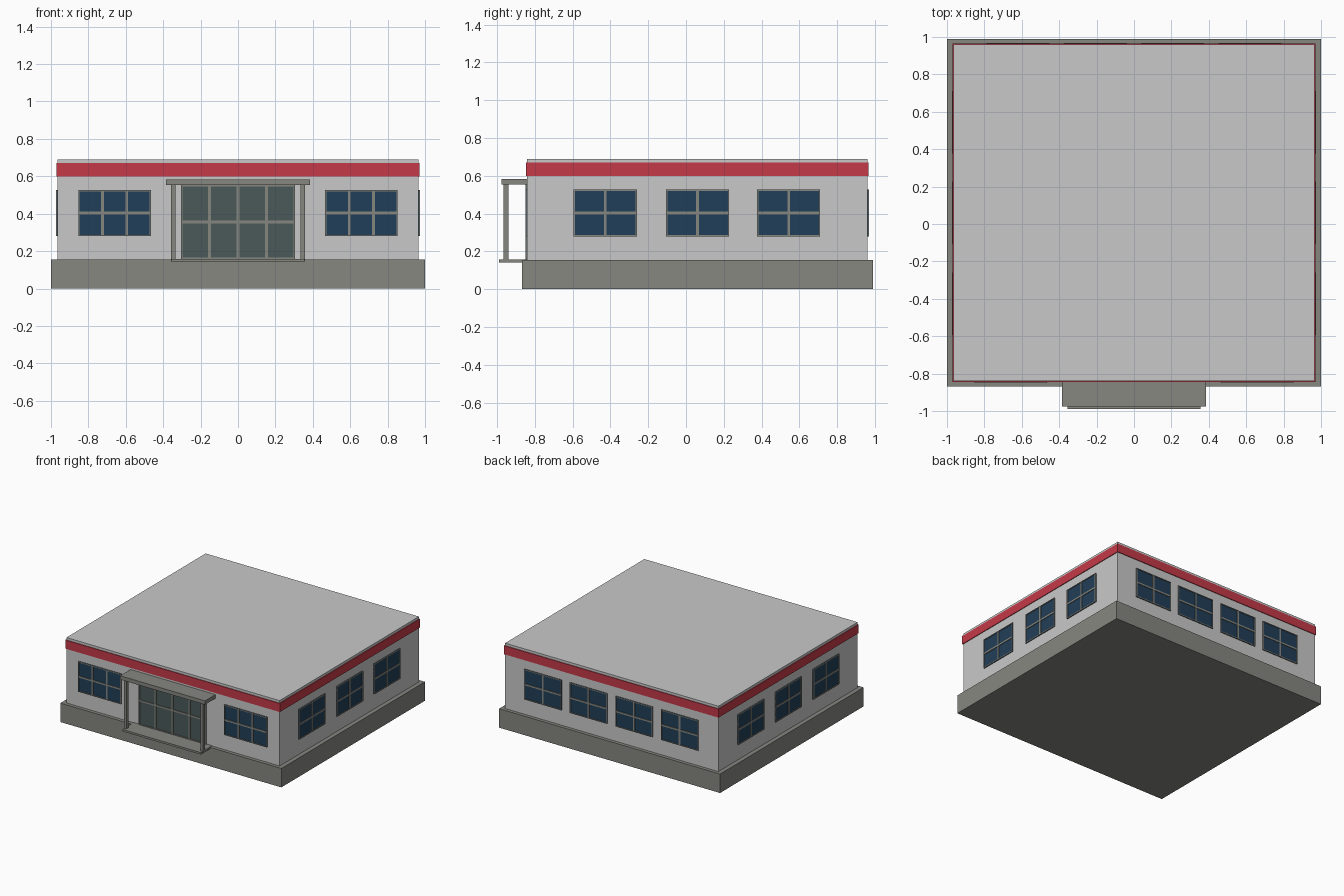
import bpy, bmesh, math
from mathutils import Matrix, Vector

cube = bpy.data.objects.get("Cube")
if cube:
    bpy.data.objects.remove(cube)


def material(name, rgb):
    """Flat material from display colour values, stored as linear."""
    lin = [((c / 255 + 0.055) / 1.055) ** 2.4 for c in rgb] + [1]
    m = bpy.data.materials.new(name)
    m.use_nodes = True
    m.diffuse_color = lin
    m.node_tree.nodes["Principled BSDF"].inputs["Base Color"].default_value = lin
    return m


WALL = material("light grey wall", (201, 201, 201))
STONE = material("warm grey trim", (134, 135, 128))
RED = material("red band", (196, 58, 72))
GLASS = material("blue glass", (33, 62, 88))
DOOR = material("door glass", (75, 90, 90))


def boxes(name, mat, spans, place=Matrix()):
    """One object made of boxes, each given by its low and high corner."""
    bm = bmesh.new()
    for lo, hi in spans:
        lo, hi = Vector(lo), Vector(hi)
        size = Matrix.Diagonal((hi - lo).to_4d())
        size[3][3] = 1
        bmesh.ops.create_cube(bm, size=1, matrix=Matrix.Translation((lo + hi) / 2) @ size)
    mesh = bpy.data.meshes.new(name)
    bm.to_mesh(mesh)
    bm.free()
    mesh.materials.append(mat)
    ob = bpy.data.objects.new(name, mesh)
    ob.matrix_world = place
    bpy.context.collection.objects.link(ob)
    return ob


# Main body
SIDE, FRONT, BACK = 0.965, -0.84, 0.96
BASE_TOP = 0.155
boxes("foundation", STONE, [((-1, -0.868, 0), (1, 0.988, BASE_TOP))])
boxes("walls", WALL, [((-SIDE, FRONT, BASE_TOP), (SIDE, BACK, 0.69))])
lip = 0.006
boxes("roof_band", RED, [((-SIDE - lip, FRONT - lip, 0.6), (SIDE + lip, BACK + lip, 0.67))])


def glazing(name, glass, place, width, low, high, cols, rows, bar=0.014, edge=0.007):
    """Pane with border and dividing bars; local -y points out of the wall."""
    w = width / 2
    boxes(name + "_glass", glass, [((-w, -0.004, low), (w, 0.01, high))], place)
    out, back = -0.009, 0.01
    bars = []
    for i in range(cols + 1):
        x = -w + width * i / cols
        half = bar / 2 if 0 < i < cols else edge
        bars.append(((max(x - half, -w), out, low), (min(x + half, w), back, high)))
    for j in range(rows + 1):
        z = low + (high - low) * j / rows
        half = bar / 2 if 0 < j < rows else edge
        bars.append(((-w, out, max(z - half, low)), (w, back, min(z + half, high))))
    boxes(name + "_frame", STONE, bars, place)


def on_wall(x, y, turn):
    return Matrix.Translation((x, y, 0)) @ Matrix.Rotation(math.radians(turn), 4, "Z")


# Windows on all four walls
SILL, HEAD = 0.28, 0.527
for s, side in ((1, "left"), (-1, "right")):
    glazing("front_window_" + side, GLASS, on_wall(s * 0.66, FRONT, 0), 0.388, SILL, HEAD, 3, 2)
    for i, y in enumerate((-0.427, 0.061, 0.543)):
        glazing(f"{side}_window_{i + 1}", GLASS, on_wall(s * SIDE, y, s * 90),
                0.334, SILL, HEAD, 2, 2)
for i in range(4):
    glazing(f"back_window_{i + 1}", GLASS, on_wall((i - 1.5) * 0.413, BACK, 180),
            0.336, SILL, HEAD, 2, 2)

# Entrance with glazed doors, step, posts and canopy
glazing("entrance_doors", DOOR, on_wall(0, FRONT, 0), 0.61, 0.158, 0.553, 4, 2)
boxes("entrance_step", STONE, [((-0.355, -0.988, 0.142), (0.355, FRONT, 0.158))])
boxes("entrance_canopy", STONE, [((-0.384, -0.975, 0.553), (0.384, FRONT, 0.584))])
for s, side in ((1, "left"), (-1, "right")):
    x = s * 0.346
    boxes("canopy_post_" + side, STONE,
          [((x - 0.011, -0.965, 0.15), (x + 0.011, -0.938, 0.56))])
